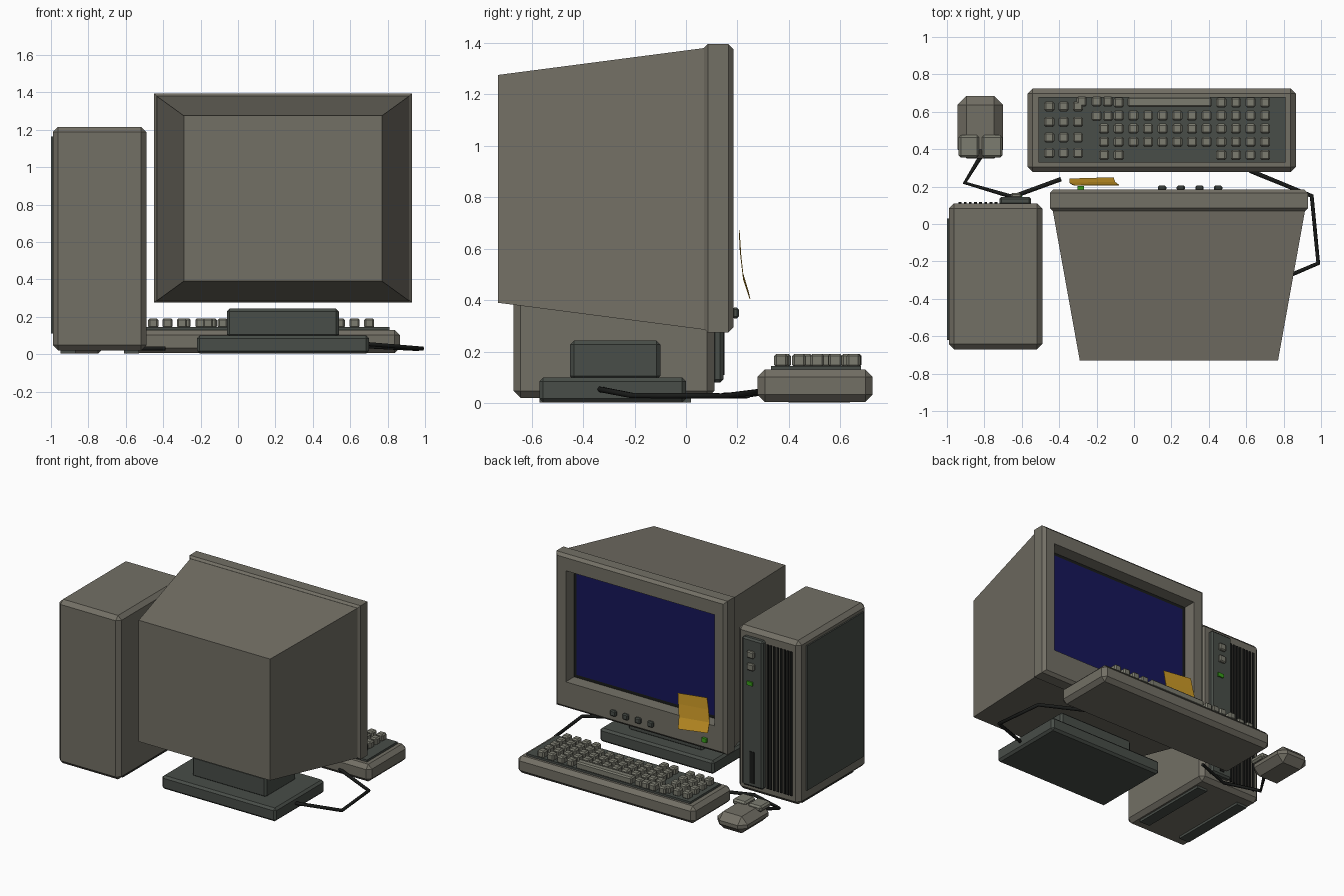
import bpy, bmesh
from mathutils import Vector

if "Cube" in bpy.data.objects:
    bpy.data.objects.remove(bpy.data.objects["Cube"])


def material(name, r, g, b):
    m = bpy.data.materials.new(name)
    m.diffuse_color = (r, g, b, 1)
    m.use_nodes = True
    m.node_tree.nodes["Principled BSDF"].inputs["Base Color"].default_value = m.diffuse_color
    return m


BEIGE = material("beige plastic", 0.17, 0.16, 0.13)
KEY = material("key plastic", 0.20, 0.20, 0.16)
DARK = material("dark plastic", 0.065, 0.075, 0.065)
BLACK = material("black", 0.01, 0.011, 0.01)
BLUE = material("screen blue", 0.008, 0.008, 0.10)
GREEN = material("green light", 0.04, 0.35, 0.01)
YELLOW = material("yellow paper", 0.60, 0.32, 0.02)


def finish(name, bm, mat):
    bmesh.ops.recalc_face_normals(bm, faces=bm.faces)
    me = bpy.data.meshes.new(name)
    bm.to_mesh(me)
    bm.free()
    me.materials.append(mat)
    ob = bpy.data.objects.new(name, me)
    bpy.context.collection.objects.link(ob)
    return ob


def boxes(name, mat, extents, bevel=0.0):
    """One object from boxes given as (x0, x1, y0, y1, z0, z1)."""
    bm = bmesh.new()
    for x0, x1, y0, y1, z0, z1 in extents:
        vs = bmesh.ops.create_cube(bm, size=1)["verts"]
        for v in vs:
            v.co = Vector(((x0 + x1) / 2 + v.co.x * (x1 - x0),
                           (y0 + y1) / 2 + v.co.y * (y1 - y0),
                           (z0 + z1) / 2 + v.co.z * (z1 - z0)))
    if bevel:
        bmesh.ops.bevel(bm, geom=bm.edges[:], offset=bevel, segments=1,
                        affect='EDGES', profile=0.5)
    return finish(name, bm, mat)


def rings(name, mat, loops):
    """Rectangles (y, x0, x1, z0, z1) bridged along y and capped."""
    bm = bmesh.new()
    rs = [[bm.verts.new(p) for p in ((x0, y, z0), (x1, y, z0), (x1, y, z1), (x0, y, z1))]
          for y, x0, x1, z0, z1 in loops]
    for a, b in zip(rs, rs[1:]):
        for i in range(4):
            j = (i + 1) % 4
            bm.faces.new((a[i], a[j], b[j], b[i]))
    bm.faces.new(rs[0])
    bm.faces.new(rs[-1])
    return finish(name, bm, mat)


def cable(name, points, radius=0.012):
    cu = bpy.data.curves.new(name, 'CURVE')
    cu.dimensions = '3D'
    cu.bevel_depth = radius
    cu.bevel_resolution = 1
    cu.use_fill_caps = True
    sp = cu.splines.new('POLY')
    sp.points.add(len(points) - 1)
    for p, co in zip(sp.points, points):
        p.co = (*co, 1)
    cu.materials.append(BLACK)
    ob = bpy.data.objects.new(name, cu)
    bpy.context.collection.objects.link(ob)


def around(x, z, w, h, y0, y1):
    return (x - w / 2, x + w / 2, y0, y1, z - h / 2, z + h / 2)


# Monitor: tapered rear housing, chamfered bezel with recess, screen
rings("monitor_housing", BEIGE, [(-0.73, -0.29, 0.77, 0.39, 1.275),
                                 (0.075, -0.435, 0.915, 0.285, 1.38)])
rings("monitor_bezel", BEIGE, [(0.07, -0.435, 0.915, 0.29, 1.38),
                               (0.085, -0.45, 0.93, 0.275, 1.395),
                               (0.165, -0.45, 0.93, 0.275, 1.395),
                               (0.185, -0.43, 0.91, 0.295, 1.375),
                               (0.185, -0.36, 0.84, 0.47, 1.28),
                               (0.09, -0.355, 0.835, 0.475, 1.275)])
boxes("screen_surround", BLACK, [(-0.354, 0.834, 0.085, 0.10, 0.476, 1.274)])
boxes("screen", BLUE, [(-0.33, 0.81, 0.095, 0.106, 0.50, 1.25)])
boxes("monitor_buttons", DARK,
      [around(0.15 + 0.10 * i, 0.35, 0.045, 0.042, 0.18, 0.205) for i in range(4)], 0.007)
boxes("monitor_light", GREEN, [around(-0.285, 0.35, 0.035, 0.03, 0.18, 0.203)])

# Monitor stand
boxes("stand_base", DARK, [(-0.22, 0.70, -0.57, 0.0, 0.003, 0.10)], 0.015)
boxes("stand_neck", DARK, [(-0.06, 0.54, -0.45, -0.10, 0.09, 0.243)], 0.015)

# Tower case with feet, side panel, vents and control strip
boxes("tower_case", BEIGE, [(-0.99, -0.49, -0.67, 0.11, 0.02, 1.215)], 0.028)
boxes("tower_feet", DARK, [(-0.95, -0.87, -0.57, 0.02, 0.003, 0.03),
                           (-0.61, -0.53, -0.57, 0.02, 0.003, 0.03)])
boxes("tower_side_panel", DARK, [(-1.0, -0.98, -0.62, 0.03, 0.11, 1.165)])
boxes("tower_vents", BLACK,
      [around(-0.93 + 0.0275 * i, 0.61, 0.015, 1.05, 0.10, 0.118) for i in range(8)])
boxes("control_strip", DARK, [(-0.72, -0.55, 0.10, 0.145, 0.08, 1.16)], 0.012)
boxes("tower_buttons", KEY,
      [around(-0.63, z, 0.055, 0.05, 0.14, 0.165) for z in (1.05, 0.96)], 0.007)
boxes("tower_light", GREEN, [around(-0.62, 0.835, 0.045, 0.028, 0.14, 0.155)])
boxes("drive_slot", BLACK, [around(-0.635, 0.225, 0.035, 0.23, 0.14, 0.149)])

# Keyboard body and tray
boxes("keyboard_body", BEIGE, [(-0.57, 0.865, 0.278, 0.725, 0.005, 0.13)], 0.028)
boxes("keyboard_tray", DARK, [(-0.51, 0.81, 0.33, 0.68, 0.12, 0.145)])


def key(x, y, w=0.054):
    return (x - w / 2, x + w / 2, y - 0.027, y + 0.027, 0.14, 0.192)


# Keys: main block, number pad, arrows and space bar
keys = [key(-0.16 + 0.0783 * c, 0.369 + 0.0703 * r)
        for r in range(5) for c in range(12)
        if not (r in (0, 4) and 2 <= c <= 7)
        and not (r in (3, 4) and c == 0)]
keys += [key(-0.453 + 0.0765 * c, 0.38 + 0.083 * r) for r in range(4) for c in range(3)]
keys += [key(-0.20, 0.578), key(-0.28, 0.655), key(-0.20, 0.655), key(-0.14, 0.655),
         key(0.19, 0.652, 0.45), key(-0.14, 0.578)]
boxes("keys", KEY, keys, 0.009)

# Mouse
boxes("mouse_body", BEIGE, [(-0.943, -0.70, 0.35, 0.685, 0.003, 0.125)], 0.048)
boxes("mouse_buttons", KEY, [(-0.938, -0.828, 0.355, 0.475, 0.10, 0.142),
                             (-0.813, -0.703, 0.355, 0.475, 0.10, 0.142)], 0.012)

# Cables
cable("mouse_cable", [(-0.82, 0.36, 0.05), (-0.905, 0.22, 0.03),
                      (-0.65, 0.145, 0.03), (-0.39, 0.24, 0.03)])
cable("keyboard_cable", [(0.62, 0.285, 0.045), (0.95, 0.15, 0.028),
                         (0.985, -0.21, 0.03), (0.68, -0.34, 0.055)])

# Curled sticky note
bm = bmesh.new()
rows = [((-0.08, 0.21, 0.645), (-0.315, 0.208, 0.672)),
        ((-0.088, 0.215, 0.57), (-0.33, 0.212, 0.59)),
        ((-0.10, 0.225, 0.48), (-0.345, 0.222, 0.505)),
        ((-0.11, 0.25, 0.405), (-0.345, 0.243, 0.435))]
vs = [[bm.verts.new(p) for p in row] for row in rows]
for a, b in zip(vs, vs[1:]):
    bm.faces.new((a[0], a[1], b[1], b[0]))
note = finish("sticky_note", bm, YELLOW)
note.modifiers.new("thickness", 'SOLIDIFY').thickness = 0.003
